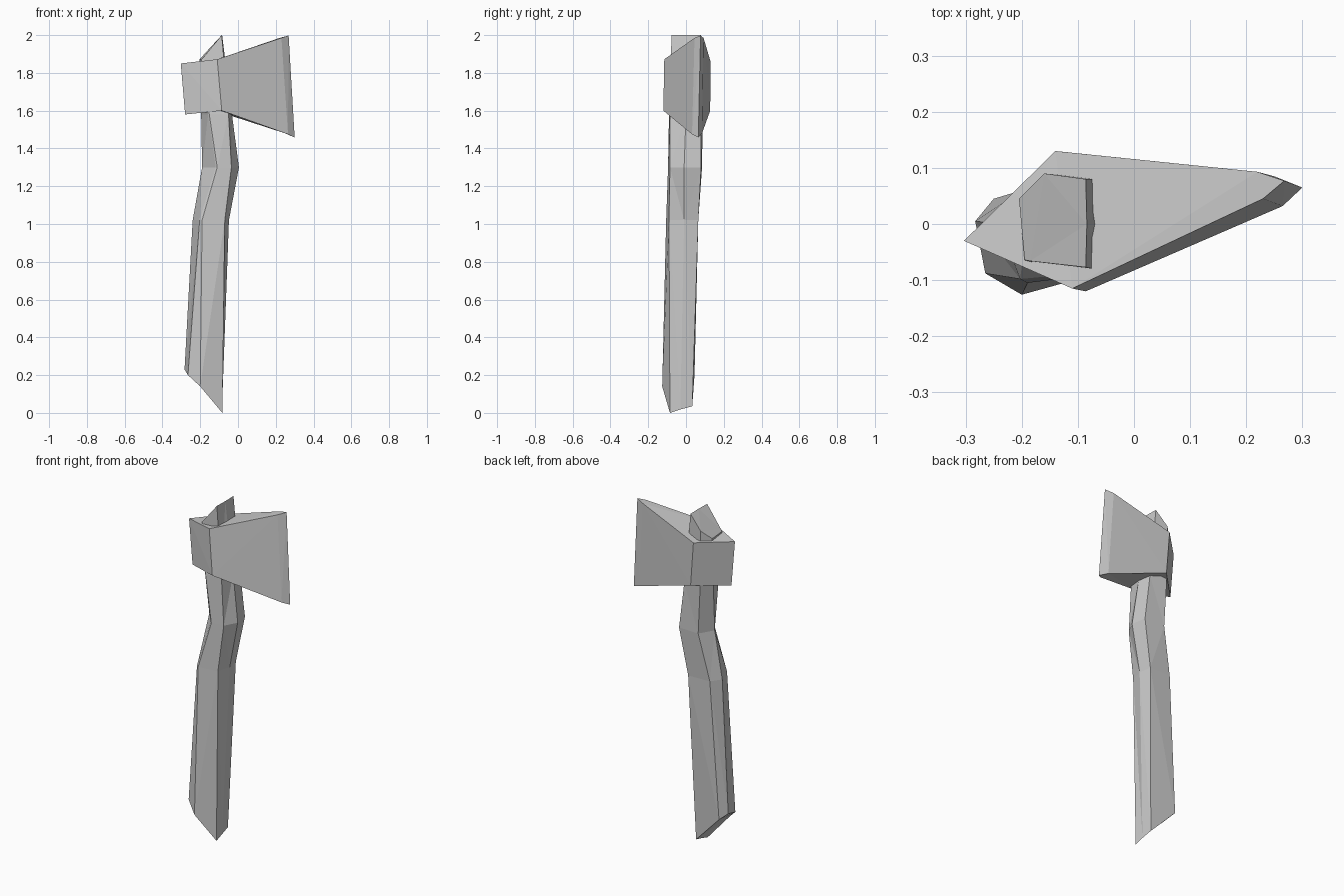
import bpy, bmesh


def loft(name, rings):
    """Skin consecutive rings of points and cap both ends."""
    bm = bmesh.new()
    loops = [[bm.verts.new(p) for p in ring] for ring in rings]
    n = len(rings[0])
    for lo, hi in zip(loops, loops[1:]):
        for i in range(n):
            j = (i + 1) % n
            bm.faces.new((lo[i], lo[j], hi[j], hi[i]))
    bm.faces.new(loops[0][::-1])
    bm.faces.new(loops[-1])
    bmesh.ops.remove_doubles(bm, verts=bm.verts, dist=0.0005)
    # Uneven quads and slanted caps are split into flat facets
    bmesh.ops.triangulate(bm, faces=bm.faces)
    bmesh.ops.recalc_face_normals(bm, faces=bm.faces)
    mesh = bpy.data.meshes.new(name)
    bm.to_mesh(mesh)
    bm.free()
    obj = bpy.data.objects.new(name, mesh)
    bpy.context.collection.objects.link(obj)
    return obj


def level(z, outline):
    return [(x, y, z) for x, y in outline]


# Handle: seven-sided section with a kink, slanted at foot and top
foot = [(-0.20, -0.126, 0.14), (-0.265, -0.088, 0.20), (-0.283, 0.005, 0.23),
        (-0.25, 0.045, 0.20), (-0.09, 0.033, 0.035), (-0.085, -0.03, 0.018),
        (-0.083, -0.085, 0.0)]
waist = level(1.02, [(-0.19, -0.105), (-0.203, -0.098), (-0.24, 0.0),
                     (-0.20, 0.06), (-0.06, 0.065), (-0.048, -0.01), (-0.07, -0.09)])
kink = level(1.30, [(-0.11, -0.095), (-0.118, -0.09), (-0.19, 0.0),
                    (-0.14, 0.085), (-0.01, 0.08), (0.005, -0.01), (-0.035, -0.085)])
neck = level(1.58, [(-0.152, -0.09), (-0.158, -0.085), (-0.195, 0.02),
                    (-0.155, 0.088), (-0.045, 0.08), (-0.032, 0.0), (-0.05, -0.085)])
tip = [(-0.185, -0.066, 1.88), (-0.195, -0.064, 1.87), (-0.205, 0.045, 1.87),
       (-0.16, 0.09, 1.92), (-0.086, 0.08, 2.0), (-0.084, 0.0, 2.0), (-0.086, -0.077, 2.0)]
loft("handle", [foot, waist, kink, neck, tip])

# Axe head: four-cornered block flaring out to a bevelled cutting edge
head_bottom = [(-0.28, -0.03, 1.58), (-0.086, -0.12, 1.60), (0.265, 0.032, 1.475),
               (0.30, 0.065, 1.458), (0.25, 0.085, 1.48), (-0.12, 0.128, 1.60)]
head_top = [(-0.303, -0.03, 1.85), (-0.11, -0.115, 1.872), (0.23, 0.045, 1.985),
            (0.268, 0.077, 1.998), (0.22, 0.093, 1.985), (-0.14, 0.13, 1.86)]
loft("axe_head", [head_bottom, head_top])
